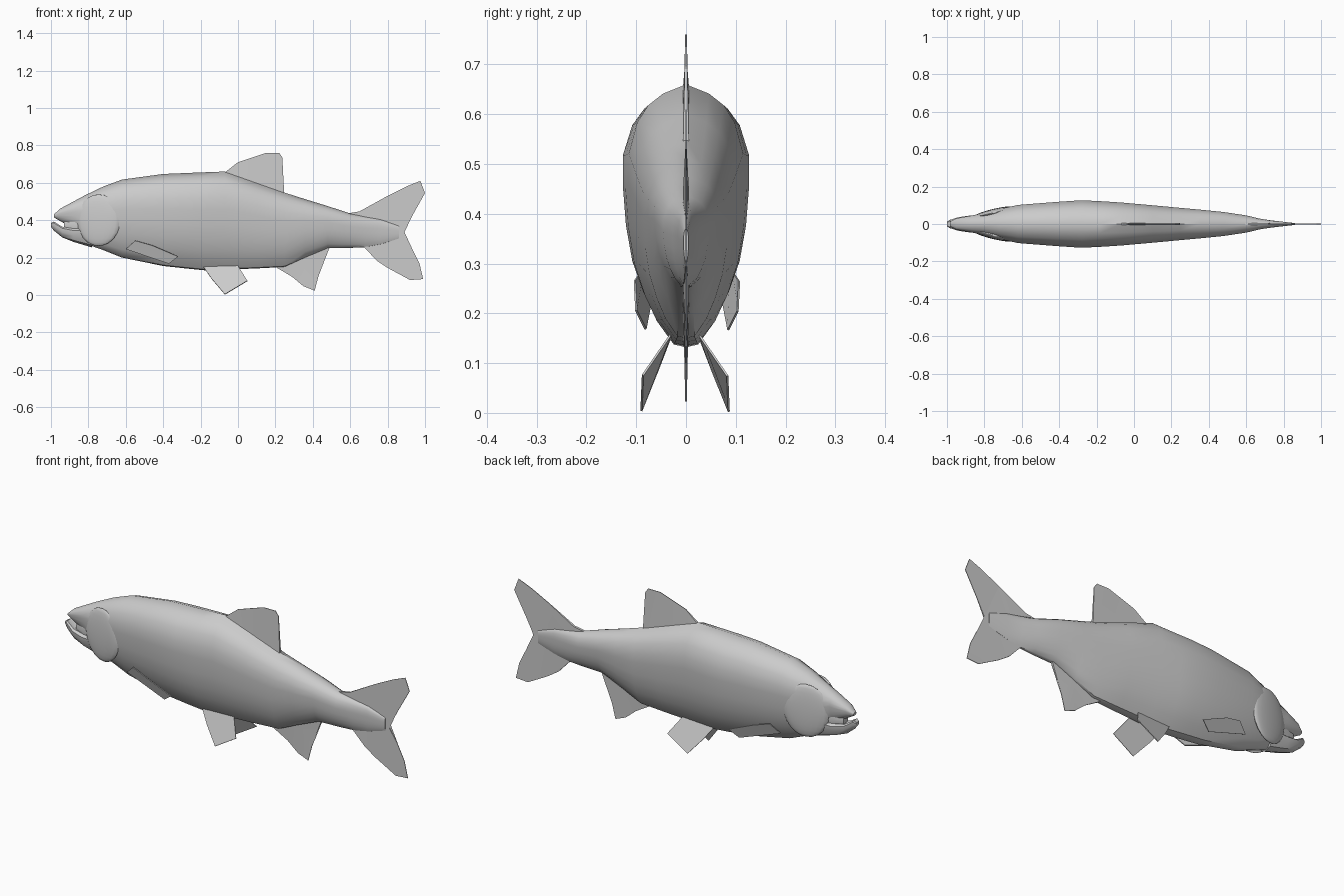
import bpy, bmesh, math
from mathutils import Vector, Matrix

if "Cube" in bpy.data.objects:
    bpy.data.objects.remove(bpy.data.objects["Cube"])

grey = bpy.data.materials.new("fish grey")
grey.diffuse_color = (0.6, 0.6, 0.6, 1)
grey.use_nodes = True
grey.node_tree.nodes["Principled BSDF"].inputs["Base Color"].default_value = grey.diffuse_color


def finish(name, bm, angle=40):
    bmesh.ops.recalc_face_normals(bm, faces=bm.faces)
    me = bpy.data.meshes.new(name)
    bm.to_mesh(me)
    bm.free()
    me.materials.append(grey)
    ob = bpy.data.objects.new(name, me)
    bpy.context.collection.objects.link(ob)
    bpy.ops.object.select_all(action='DESELECT')
    ob.select_set(True)
    bpy.context.view_layer.objects.active = ob
    bpy.ops.object.shade_smooth_by_angle(angle=math.radians(angle))
    return ob


def loft(name, stations, section):
    """stations: (x, top, bottom, half width); section: (width factor, height factor)"""
    bm = bmesh.new()
    ring = section + [(-w, t) for w, t in reversed(section) if w > 0]
    rows = [[bm.verts.new((x, w * hw, lo + t * (hi - lo))) for w, t in ring]
            for x, hi, lo, hw in stations]
    n = len(ring)
    for a, b in zip(rows, rows[1:]):
        for i in range(n):
            j = (i + 1) % n
            bm.faces.new((a[i], a[j], b[j], b[i]))
    bm.faces.new(rows[0])
    bm.faces.new(rows[-1])
    return finish(name, bm)


def fin(name, pts, base, tip=0.0015):
    """Wedge-thin upright fin; each outline point (x, z), thick only for the base points."""
    bm = bmesh.new()
    sides = []
    for s in (-1, 1):
        sides.append([bm.verts.new((x, s * (0.006 if i in base else tip), z))
                      for i, (x, z) in enumerate(pts)])
        bm.faces.new(sides[-1])
    n = len(pts)
    for i in range(n):
        j = (i + 1) % n
        bm.faces.new((sides[0][i], sides[0][j], sides[1][j], sides[1][i]))
    bmesh.ops.triangulate(bm, faces=[f for f in bm.faces if len(f.verts) > 4])
    return finish(name, bm)


def paired_fin(name, pts, thick=0.004):
    """Slanted flat fin, made on both sides of the body."""
    for label, s in (("left", 1), ("right", -1)):
        bm = bmesh.new()
        face = bm.faces.new([bm.verts.new((x, s * y, z)) for x, y, z in pts])
        face.normal_update()
        off = face.normal * thick
        res = bmesh.ops.extrude_face_region(bm, geom=[face], use_keep_orig=True)
        for v in res["geom"]:
            if isinstance(v, bmesh.types.BMVert):
                v.co += off
        finish(label + "_" + name, bm)


# Body and upper head
section = [(0, 1), (0.40, 0.965), (0.66, 0.92), (0.85, 0.855), (1, 0.735), (1, 0.62),
           (0.95, 0.46), (0.85, 0.32), (0.68, 0.2), (0.48, 0.1), (0.2, 0.01), (0, 0)]
loft("body", [
    (-0.985, 0.43, 0.415, 0.012), (-0.95, 0.462, 0.395, 0.03), (-0.87, 0.505, 0.35, 0.045),
    (-0.82, 0.532, 0.275, 0.055), (-0.72, 0.58, 0.24, 0.08), (-0.62, 0.617, 0.20, 0.102),
    (-0.4, 0.647, 0.155, 0.119), (-0.28, 0.652, 0.142, 0.127), (-0.18, 0.656, 0.132, 0.122),
    (-0.07, 0.66, 0.135, 0.115), (0.1, 0.60, 0.142, 0.1), (0.25, 0.547, 0.15, 0.086),
    (0.36, 0.512, 0.2, 0.076), (0.48, 0.475, 0.25, 0.064), (0.6, 0.436, 0.252, 0.046),
    (0.68, 0.42, 0.255, 0.027), (0.76, 0.405, 0.27, 0.016), (0.86, 0.37, 0.3, 0.005)], section)

# Lower jaw
loft("lower_jaw", [
    (-1.0, 0.385, 0.365, 0.012), (-0.985, 0.393, 0.345, 0.022), (-0.94, 0.365, 0.308, 0.036),
    (-0.88, 0.355, 0.284, 0.045), (-0.78, 0.36, 0.254, 0.05)],
    [(0, 0.93), (0.7, 1), (1, 0.85), (0.95, 0.5), (0.6, 0.12), (0, 0)])

# Mouth lining
loft("mouth_lining", [(-0.93, 0.40, 0.35, 0.02), (-0.88, 0.42, 0.33, 0.036),
                      (-0.80, 0.42, 0.31, 0.045)],
     [(0, 1), (0.8, 0.85), (1, 0.5), (0.8, 0.15), (0, 0)])

# Gill covers
for label, s in (("left", 1), ("right", -1)):
    bm = bmesh.new()
    bmesh.ops.create_uvsphere(bm, u_segments=20, v_segments=12, radius=1)
    bmesh.ops.transform(bm, verts=bm.verts, matrix=(
        Matrix.Translation((-0.745, s * 0.062, 0.40))
        @ Matrix.Rotation(s * math.radians(13), 4, 'Z')
        @ Matrix.Diagonal((0.118, 0.02, 0.138, 1))))
    finish(label + "_gill_cover", bm)

# Upright fins
fin("dorsal_fin", [(-0.07, 0.655), (0, 0.71), (0.15, 0.76), (0.22, 0.76), (0.237, 0.735),
                   (0.247, 0.54), (0.1, 0.585)], (0, 5, 6))
fin("anal_fin", [(0.2, 0.15), (0.29, 0.097), (0.35, 0.047), (0.41, 0.023), (0.43, 0.10),
                 (0.45, 0.165), (0.49, 0.255), (0.36, 0.22)], (0, 6, 7))
fin("tail_fin", [(0.58, 0.435), (0.65, 0.447), (0.8, 0.53), (0.9, 0.58), (0.975, 0.61),
                 (1.0, 0.545), (0.93, 0.42), (0.88, 0.325), (0.93, 0.25), (0.97, 0.17),
                 (0.99, 0.085), (0.92, 0.08), (0.8, 0.145), (0.74, 0.185), (0.68, 0.25),
                 (0.62, 0.3)], (0, 1, 14, 15))

# Paired fins
paired_fin("pelvic_fin", [(-0.185, 0.03, 0.15), (-0.14, 0.055, 0.085), (-0.07, 0.088, 0.003),
                          (0.05, 0.085, 0.075), (0.0, 0.03, 0.155)])
paired_fin("pectoral_fin", [(-0.6, 0.068, 0.245), (-0.55, 0.088, 0.29), (-0.46, 0.105, 0.265),
                            (-0.32, 0.102, 0.205), (-0.37, 0.083, 0.167)])
